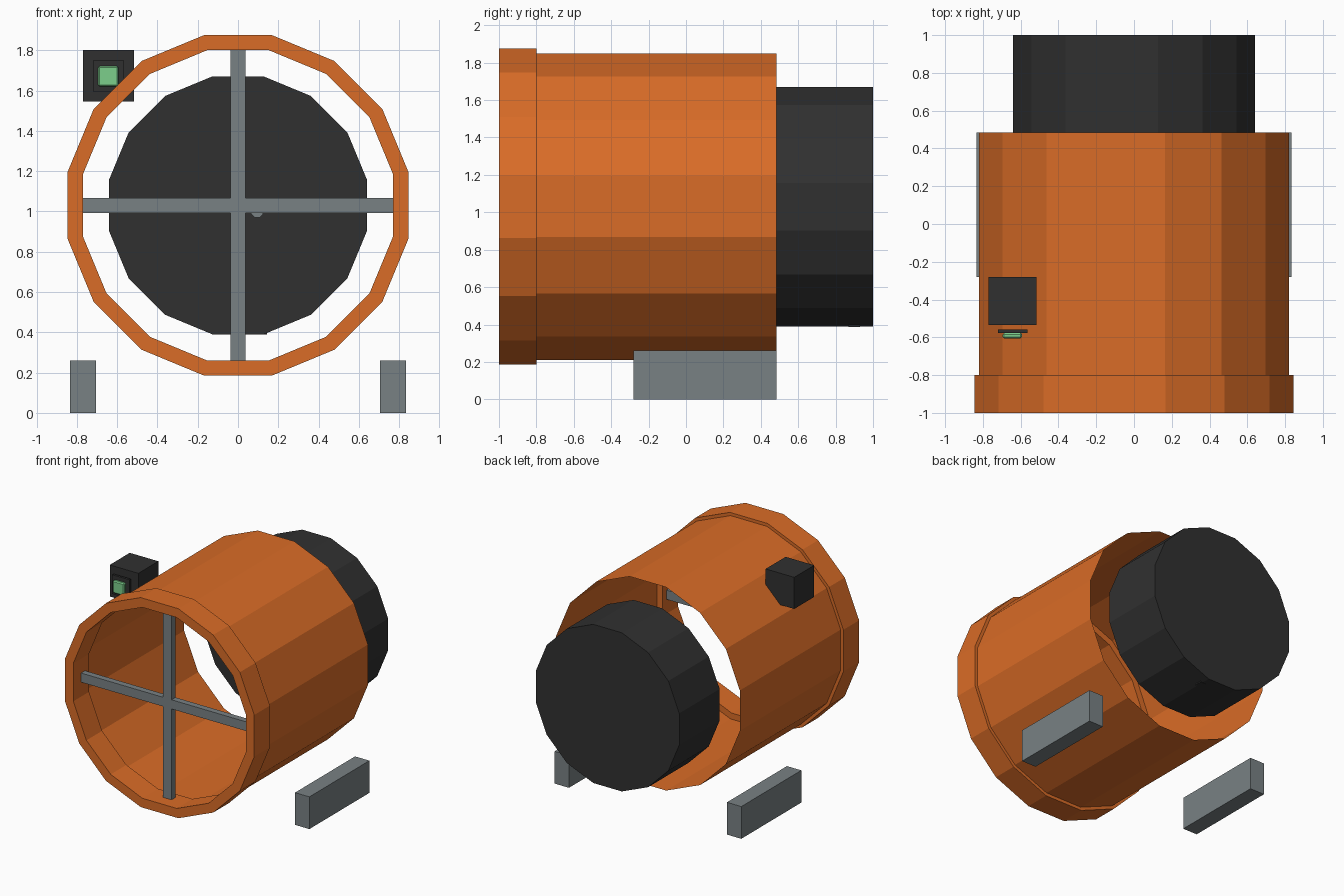
import bpy
import bmesh
from math import cos, sin, pi

cube = bpy.data.objects.get("Cube")
if cube:
    bpy.data.objects.remove(cube, do_unlink=True)

SIDES = 16
AXIS_Z = 1.03


def material(name, r, g, b):
    mat = bpy.data.materials.new(name)
    mat.use_nodes = True
    mat.diffuse_color = (r, g, b, 1)
    mat.node_tree.nodes["Principled BSDF"].inputs["Base Color"].default_value = (r, g, b, 1)
    return mat


orange = material("orange paint", 0.70, 0.15, 0.02)
black = material("black plastic", 0.03, 0.03, 0.03)
grey = material("grey metal", 0.19, 0.22, 0.23)
green = material("green glass", 0.20, 0.62, 0.26)


def finish(name, bm, mat):
    mesh = bpy.data.meshes.new(name)
    bm.to_mesh(mesh)
    bm.free()
    mesh.materials.append(mat)
    obj = bpy.data.objects.new(name, mesh)
    bpy.context.collection.objects.link(obj)
    return obj


def box(name, mat, x0, x1, y0, y1, z0, z1):
    bm = bmesh.new()
    bmesh.ops.create_cube(bm, size=1)
    for v in bm.verts:
        v.co.x = x0 if v.co.x < 0 else x1
        v.co.y = y0 if v.co.y < 0 else y1
        v.co.z = z0 if v.co.z < 0 else z1
    return finish(name, bm, mat)


def lathe(name, mat, profile, closed=False, caps=False, cx=0, cz=AXIS_Z, sides=SIDES):
    """Turn (flat-to-centre distance, y) points round an axis along y, flats facing up."""
    bm = bmesh.new()
    loops = []
    for apothem, y in profile:
        r = apothem / cos(pi / sides)
        angles = [2 * pi * (i + 0.5) / sides for i in range(sides)]
        loops.append([bm.verts.new((cx + r * cos(a), y, cz + r * sin(a))) for a in angles])
    pairs = list(zip(loops, loops[1:]))
    if closed:
        pairs.append((loops[-1], loops[0]))
    for a, b in pairs:
        for i in range(sides):
            j = (i + 1) % sides
            bm.faces.new((a[i], b[i], b[j], a[j]))
    if caps:
        bm.faces.new(loops[0])
        bm.faces.new(loops[-1])
    bmesh.ops.recalc_face_normals(bm, faces=bm.faces)
    return finish(name, bm, mat)


# Open main tube, front collar and rear housing
lathe("main_tube", orange, [(0.82, -0.8), (0.82, 0.485)])
lathe("front_collar", orange,
      [(0.845, -1), (0.845, -0.8), (0.77, -0.8), (0.77, -1)], closed=True)
lathe("rear_housing", black, [(0.64, 0.485), (0.64, 1)], caps=True)

# Crossed support vanes inside the collar
box("vertical_vane", grey, -0.037, 0.037, -0.9, -0.85, 0.26, 1.80)
box("horizontal_vane", grey, -0.77, 0.77, -0.9, -0.85, AXIS_Z - 0.037, AXIS_Z + 0.037)
lathe("vane_knob", grey, [(0.03, -0.86), (0.03, -0.83)], caps=True, cx=0.095, cz=1.0, sides=8)

# Feet on both sides
for side, s in (("left", 1), ("right", -1)):
    x0, x1 = sorted((s * 0.705, s * 0.833))
    box(side + "_foot", grey, x0, x1, -0.28, 0.485, 0, 0.26)

# Sighting box with its front plate and lens
box("finder_box", black, -0.77, -0.515, -0.535, -0.28, 1.545, 1.80)
box("finder_plate", black, -0.72, -0.565, -0.576, -0.558, 1.595, 1.75)
lens = box("finder_lens", green, -0.695, -0.593, -0.606, -0.576, 1.62, 1.722)
bevel = lens.modifiers.new("soft_edges", 'BEVEL')
bevel.width = 0.008
bevel.segments = 1

# Small stud under the rear housing
box("housing_stud", black, 0.10, 0.145, 0.87, 0.93, 0.388, 0.41)
